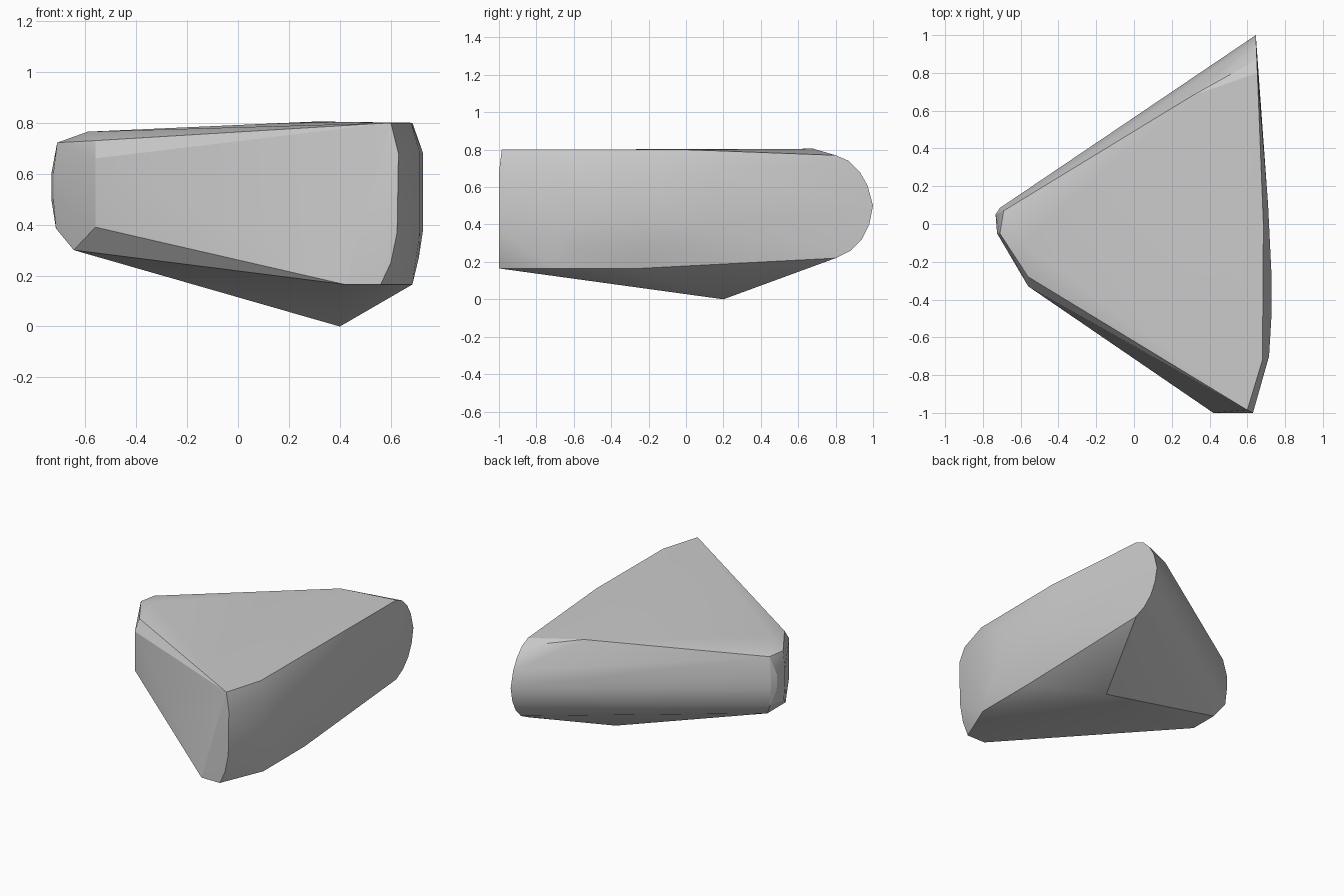
import bpy, bmesh

# Plain grey stone
grey = bpy.data.materials.new("stone_grey")
grey.diffuse_color = (0.6, 0.6, 0.6, 1)

# Rounded rear tip (y, z)
rear_arc = [(0.8, 0.77), (0.87, 0.74), (0.93, 0.68), (0.97, 0.61), (1.0, 0.5),
            (0.98, 0.4), (0.94, 0.32), (0.88, 0.26), (0.8, 0.22)]
points = [(0.645 + 0.04 * (1 - y), y, z) for y, z in rear_arc]

# Narrow front corner
points += [(0.6, -0.985, 0.8), (0.63, -1, 0.68), (0.625, -1, 0.37),
           (0.6, -1, 0.25), (0.56, -1, 0.165), (0.42, -1, 0.165)]

# Bulging right side, as an upper, middle and lower rim
points += [(0.68, -0.72, 0.8), (0.685, 0, 0.8),
           (0.685, -0.7, 0.165), (0.685, -0.25, 0.165)]
for z in (0.38, 0.68):
    points += [(0.715, -0.7, z), (0.727, -0.5, z), (0.727, -0.25, z), (0.71, 0.1, z)]
points += [(0.71, -0.6, 0.27), (0.71, -0.2, 0.27)]

# Blunt left end
points += [(-0.56, -0.33, 0.39), (-0.56, -0.33, 0.66), (-0.56, -0.28, 0.73),
           (-0.59, -0.1, 0.765), (-0.71, -0.05, 0.722), (-0.69, 0.07, 0.72),
           (-0.645, -0.17, 0.30), (-0.645, 0.03, 0.30),
           (-0.715, -0.05, 0.385), (-0.70, 0.08, 0.385)]
for z in (0.5, 0.6):
    points += [(-0.733, 0.05, z), (-0.725, -0.05, z), (-0.71, 0.085, z)]

# Top ridge and lowest point
points += [(0.31, 0.68, 0.805), (0.4, 0.2, 0)]

# Wrap the points in a faceted shell
bm = bmesh.new()
for p in points:
    bm.verts.new(p)
hull = bmesh.ops.convex_hull(bm, input=bm.verts[:])
loose = {v for v in hull["geom_interior"] + hull["geom_unused"]
         if isinstance(v, bmesh.types.BMVert)}
bmesh.ops.delete(bm, geom=list(loose), context='VERTS')
bmesh.ops.recalc_face_normals(bm, faces=bm.faces[:])
mesh = bpy.data.meshes.new("stone")
bm.to_mesh(mesh)
bm.free()
mesh.materials.append(grey)
stone = bpy.data.objects.new("stone", mesh)
bpy.context.collection.objects.link(stone)

# Soften only the gentle facets
bpy.context.view_layer.objects.active = stone
stone.select_set(True)
bpy.ops.object.shade_smooth_by_angle(angle=0.35)
